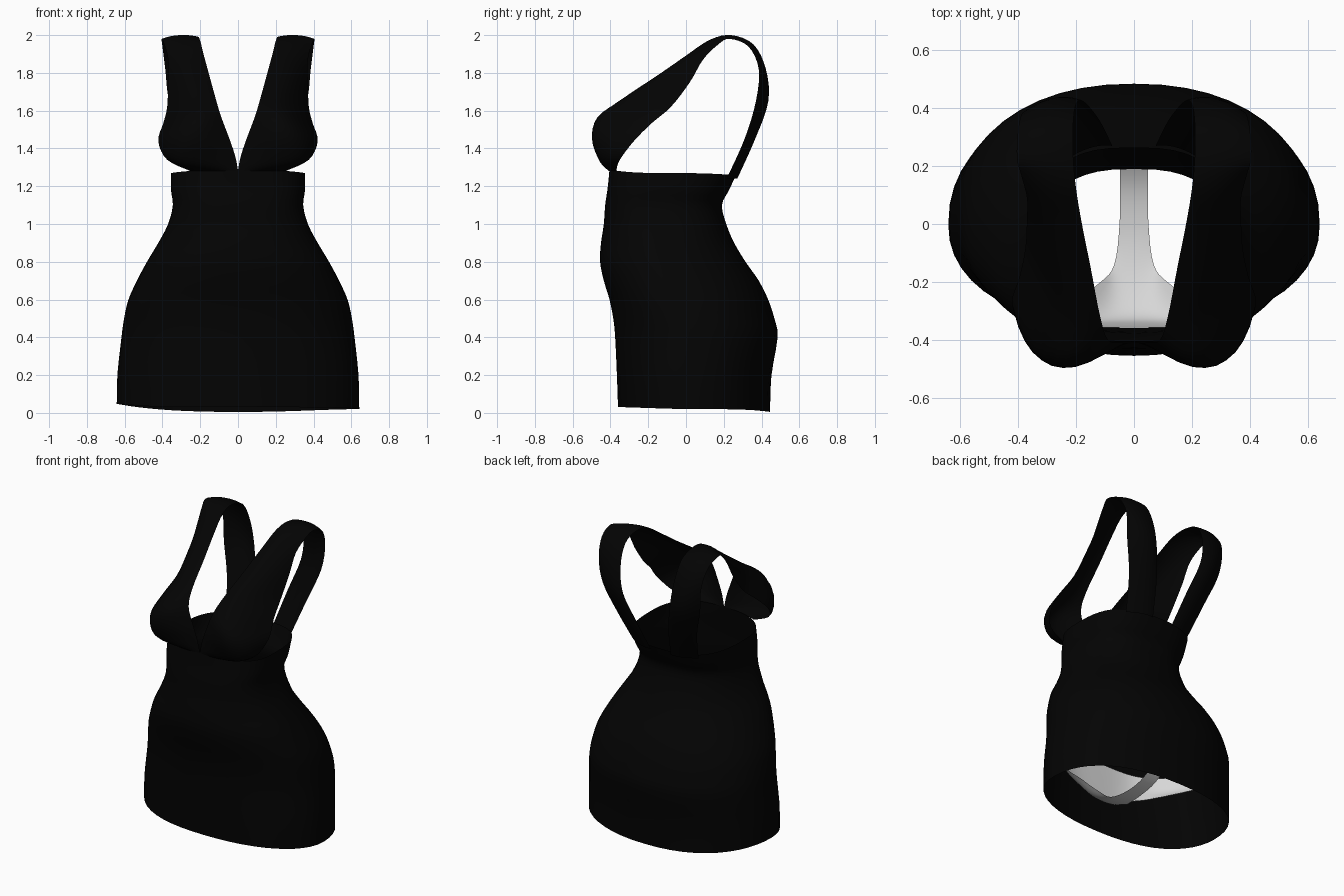
import bpy, math
from mathutils import Vector


def material(name, v):
    m = bpy.data.materials.new(name)
    m.diffuse_color = (v, v, v, 1)
    return m


black = material("black_fabric", 0.001)
white = material("white_fabric", 0.68)


def catmull(rows, steps):
    """Smoothly resample a list of equal-length number rows."""
    out = []
    for i in range(len(rows) - 1):
        p = [rows[max(0, min(len(rows) - 1, i + k))] for k in (-1, 0, 1, 2)]
        for s in range(steps):
            t = s / steps
            out.append([0.5 * (2 * b + (c - a) * t + (2 * a - 5 * b + 4 * c - d) * t * t
                               + (3 * b - a - 3 * c + d) * t ** 3) for a, b, c, d in zip(*p)])
    out.append(list(rows[-1]))
    return out


def loft(name, rings, mat, closed=False):
    """Skin a grid of points into one smooth sheet."""
    n = len(rings[0])
    verts = [p for r in rings for p in r]
    faces = []
    for i in range(len(rings) - 1):
        for j in range(n if closed else n - 1):
            k = (j + 1) % n
            faces.append((i * n + j, i * n + k, (i + 1) * n + k, (i + 1) * n + j))
    me = bpy.data.meshes.new(name)
    me.from_pydata(verts, [], faces)
    me.materials.append(mat)
    ob = bpy.data.objects.new(name, me)
    bpy.context.collection.objects.link(ob)
    me.shade_smooth()
    return ob


# Dress body: height, half width, front y, back y
body = [
    (0.02, .642, -.36, .445), (0.2, .638, -.366, .452), (0.4, .617, -.375, .485),
    (0.5, .603, -.385, .468), (0.6, .58, -.405, .435), (0.7, .535, -.435, .385),
    (0.8, .482, -.455, .315), (0.9, .422, -.45, .255), (1.0, .37, -.435, .213),
    (1.1, .345, -.428, .19), (1.18, .355, -.415, .225), (1.27, .355, -.405, .265)]
rings = []
N = 48
for z, w, yf, yb in catmull(body, 3):
    yc = (yf + yb) / 2 - .045
    # boxier section around the waistband
    e = 2 / (2.2 + .6 * min(1, max(0, (z - .9) / .25)))
    ring = []
    for j in range(N):
        a = 2 * math.pi * j / N
        c, s = math.cos(a), math.sin(a)
        x = w * math.copysign(abs(c) ** e, c)
        y = yc + (yb - yc if s > 0 else yc - yf) * math.copysign(abs(s) ** e, s)
        # uneven hem, fading out upward; gently raised front of the top edge
        low = max(0, 1 - z / .3)
        high = max(0, (z - 1.1) / .17)
        dz = low * (-.016 * max(0, s) ** 4 + .03 * max(0, -c) ** 4 + .012 * max(0, -s))
        dz += high * (.018 * max(0, -s) ** 2 - .012 * max(0, s) ** 2)
        ring.append((x, y, z + dz))
    rings.append(ring)
loft("dress_body", rings, black, closed=True)

# Cup and shoulder strap: inner edge, middle, outer edge at each station
strap = [
    (0, -.408, 1.285, .13, -.405, 1.28, .25, -.37, 1.28),
    (.015, -.41, 1.36, .26, -.455, 1.33, .375, -.35, 1.34),
    (.045, -.41, 1.45, .285, -.49, 1.45, .422, -.275, 1.44),
    (.09, -.40, 1.57, .265, -.45, 1.56, .395, -.18, 1.535),
    (.117, -.32, 1.66, .25, -.29, 1.665, .375, -.08, 1.62),
    (.15, -.15, 1.78, .27, -.12, 1.785, .37, .02, 1.75),
    (.18, 0, 1.89, .28, .02, 1.89, .37, .09, 1.87),
    (.20, .12, 1.97, .30, .14, 1.975, .39, .17, 1.95),
    (.21, .23, 1.99, .31, .24, 2.0, .405, .23, 1.98),
    (.21, .35, 1.95, .31, .355, 1.95, .40, .33, 1.94),
    (.20, .415, 1.82, .30, .42, 1.82, .385, .385, 1.82),
    (.175, .425, 1.65, .27, .43, 1.65, .365, .37, 1.65),
    (.12, .36, 1.45, .21, .36, 1.45, .30, .31, 1.45),
    (.075, .27, 1.24, .155, .262, 1.24, .245, .215, 1.24)]
for side, name in ((1, "right_cup_and_strap"), (-1, "left_cup_and_strap")):
    rings = []
    for r in catmull(strap, 4):
        a, m, b = Vector(r[0:3]), Vector(r[3:6]), Vector(r[6:9])
        ring = []
        for j in range(11):
            t = j / 10
            p = a * (2 * (t - .5) * (t - 1)) + m * (4 * t * (1 - t)) + b * (2 * t * (t - .5))
            ring.append((side * p.x, p.y, min(p.z, 2.0)))
        rings.append(ring)
    loft(name, rings, black)

# Underwear inside: half width, centre y, edge y, centre z, edge z
brief = [
    (.57, -.358, 0, .52, .50), (.57, -.357, 0, .43, .40), (.36, -.348, -.27, .32, .35),
    (.20, -.325, -.25, .24, .27), (.115, -.26, -.20, .19, .20), (.068, -.14, -.14, .15, .15),
    (.05, 0, 0, .14, .14), (.048, .15, .15, .17, .17), (.048, .30, .30, .27, .27),
    (.05, .385, .385, .36, .36), (.12, .42, .41, .42, .43), (.57, .43, 0, .46, .42),
    (.57, .43, 0, .52, .50)]
rings = []
for w, yc, ye, zc, ze in catmull(brief, 4):
    ring = []
    for j in range(21):
        t = j / 10 - 1
        ring.append((w * t, yc + (ye - yc) * t ** 4, zc + (ze - zc) * t * t))
    rings.append(ring)
loft("underwear", rings, white)
